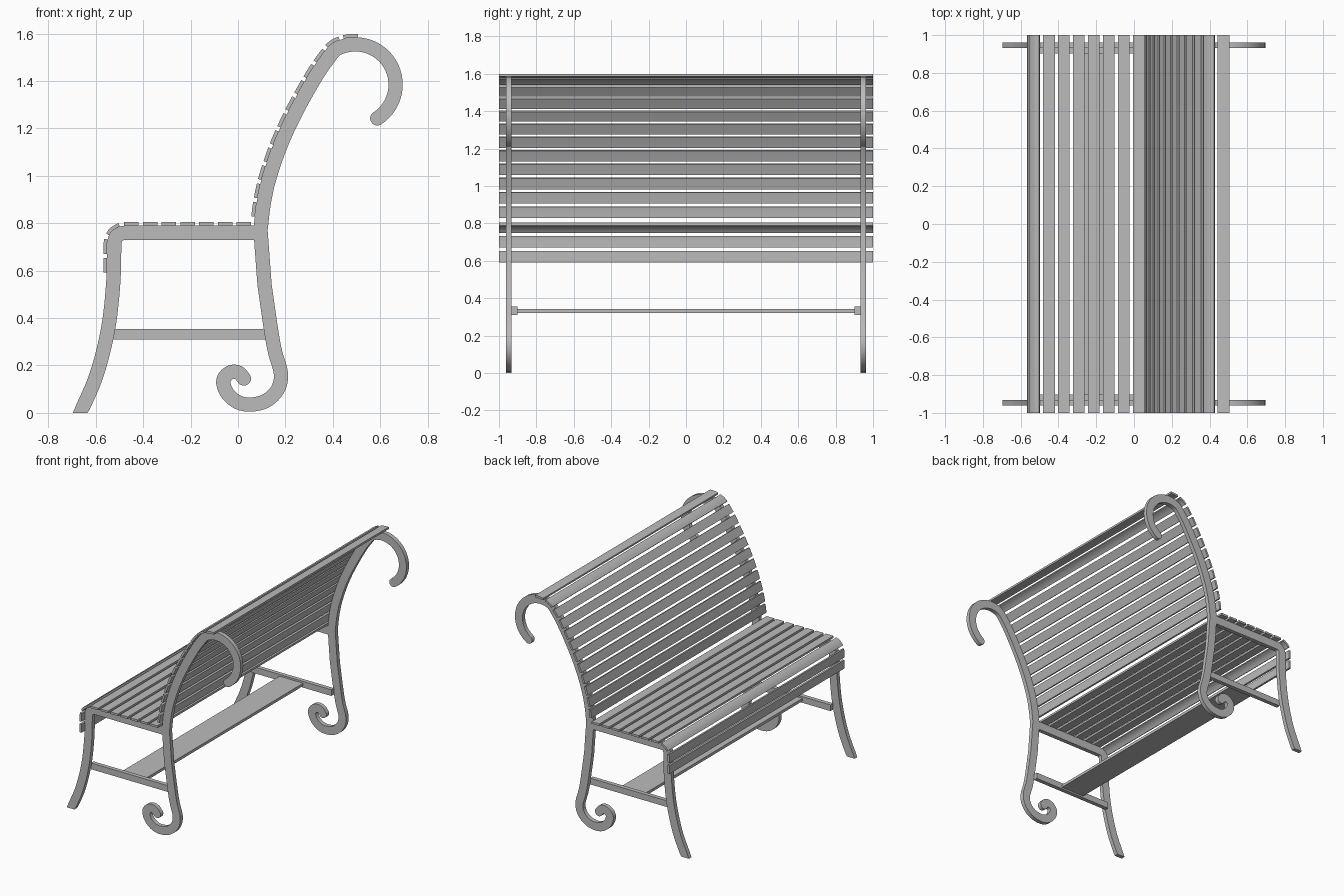
import bpy, bmesh, math
from mathutils import Vector

old = bpy.data.objects.get("Cube")
if old:
    bpy.data.objects.remove(old)

GREY = (0.5, 0.5, 0.5, 1)
mat = bpy.data.materials.new("grey paint")
mat.use_nodes = True
mat.diffuse_color = GREY
mat.node_tree.nodes["Principled BSDF"].inputs["Base Color"].default_value = GREY

HALF = 0.03          # half width of the frame bars
SLAT = 0.015         # slat thickness
GAP = 0.018          # space between slats


def smooth_path(points, steps=6):
    """Catmull-Rom curve through points."""
    p = [Vector(q) for q in points]
    p = [2 * p[0] - p[1]] + p + [2 * p[-1] - p[-2]]
    out = []
    for a, b, c, d in zip(p, p[1:], p[2:], p[3:]):
        for i in range(steps):
            t = i / steps
            out.append(0.5 * (2 * b + (c - a) * t + (2 * a - 5 * b + 4 * c - d) * t ** 2
                              + (3 * b - a - 3 * c + d) * t ** 3))
    return out + [p[-2]]


def arc(cx, cz, r, start, end, n=16):
    angles = [math.radians(start + (end - start) * i / n) for i in range(n + 1)]
    return [Vector((cx + r * math.cos(a), cz + r * math.sin(a))) for a in angles]


def normals(path):
    """Unit normals to the left of the path."""
    out = []
    for i in range(len(path)):
        d = (path[min(i + 1, len(path) - 1)] - path[max(i - 1, 0)]).normalized()
        out.append(Vector((-d.y, d.x)))
    return out


def offset(path, dist):
    return [p + n * dist for p, n in zip(path, normals(path))]


def strip(name, left, right, y0, y1):
    """Solid bar between two matching edge lines in xz, running from y0 to y1."""
    bm = bmesh.new()
    rings = [[bm.verts.new((q.x, y, q.y)) for q, y in ((l, y0), (l, y1), (r, y1), (r, y0))]
             for l, r in zip(left, right)]
    for a, b in zip(rings, rings[1:]):
        for i in range(4):
            j = (i + 1) % 4
            bm.faces.new((a[i], a[j], b[j], b[i]))
    bm.faces.new(rings[0])
    bm.faces.new(rings[-1][::-1])
    bmesh.ops.recalc_face_normals(bm, faces=bm.faces)
    mesh = bpy.data.meshes.new(name)
    bm.to_mesh(mesh)
    bm.free()
    mesh.materials.append(mat)
    obj = bpy.data.objects.new(name, mesh)
    bpy.context.collection.objects.link(obj)
    bpy.ops.object.select_all(action='DESELECT')
    obj.select_set(True)
    bpy.context.view_layer.objects.active = obj
    bpy.ops.object.shade_smooth_by_angle(angle=math.radians(30))
    return obj


def round_end(path, n=6):
    """Edge lines of a half-round cap at the end of the path."""
    d = (path[-1] - path[-2]).normalized()
    side = Vector((-d.y, d.x))
    left, right = [], []
    for i in range(1, n):
        a = math.pi / 2 * i / n
        tip = path[-1] + d * HALF * math.sin(a)
        left.append(tip + side * HALF * math.cos(a))
        right.append(tip - side * HALF * math.cos(a))
    return left, right


def box(name, x0, x1, y0, y1, z0, z1):
    return strip(name, [Vector((x0, z1)), Vector((x1, z1))],
                 [Vector((x0, z0)), Vector((x1, z0))], y0, y1)


def slats(name, path, count):
    """Evenly spaced slats bent along the path."""
    lengths = [0]
    for a, b in zip(path, path[1:]):
        lengths.append(lengths[-1] + (b - a).length)

    def at(s):
        for i in range(1, len(path)):
            if s <= lengths[i] or i == len(path) - 1:
                t = (s - lengths[i - 1]) / (lengths[i] - lengths[i - 1])
                return path[i - 1].lerp(path[i], t)

    width = (lengths[-1] - GAP * (count - 1)) / count
    for k in range(count):
        line = [at(k * (width + GAP) + width * i / 4) for i in range(5)]
        strip(f"{name}_{k + 1}", offset(line, SLAT), line, -1, 1)


# Centre lines of the side frame
front_leg = smooth_path([(-0.665, 0), (-0.597, 0.16), (-0.549, 0.35), (-0.527, 0.54), (-0.522, 0.70)])
corner = arc(-0.477, 0.715, 0.045, 180, 90, 8)
seat_front = front_leg + corner + [Vector((0.07, 0.76))]

back_rise = smooth_path([(0.095, 0.77), (0.108, 0.88), (0.132, 0.99), (0.182, 1.135), (0.25, 1.28),
                         (0.335, 1.43), (0.395, 1.515)])
hook = arc(0.495, 1.385, 0.17, 118, -57, 28)
rear_leg = smooth_path([(0.025, 0.145), (0.005, 0.168), (-0.025, 0.173), (-0.053, 0.155), (-0.062, 0.125),
                        (-0.043, 0.08), (0, 0.045), (0.055, 0.035), (0.12, 0.052), (0.168, 0.1),
                        (0.181, 0.165), (0.157, 0.255), (0.141, 0.34), (0.112, 0.54)])
back_line = rear_leg + back_rise + hook

for side, s in (("left", 1), ("right", -1)):
    y0, y1 = sorted((s * 0.932, s * 0.962))

    # Front leg and seat rail, with a level foot
    left, right = offset(seat_front, HALF), offset(seat_front, -HALF)
    left[0], right[0] = Vector((-0.697, 0)), Vector((-0.635, 0))
    strip(f"front_leg_and_seat_rail_{side}", left, right, y0, y1)

    # Scrolled rear leg running up into the hooked back post
    end_l, end_r = round_end(back_line)
    start_r, start_l = round_end(back_line[::-1])
    strip(f"rear_leg_and_back_post_{side}",
          start_l[::-1] + offset(back_line, HALF) + end_l,
          start_r[::-1] + offset(back_line, -HALF) + end_r, y0, y1)

    # Side stretcher on the inner face
    y0, y1 = sorted((s * 0.902, s * 0.932))
    box(f"side_stretcher_{side}", -0.525, 0.115, y0, y1, 0.31, 0.355)

# Long stretcher plank
box("long_stretcher", -0.3, -0.11, -0.902, 0.902, 0.322, 0.342)

# Seat slats wrap from the front edge over the corner to the back
seat_path = ([Vector((-0.552, 0.592))] + arc(-0.477, 0.715, 0.075, 180, 90, 12)
             + [Vector((0.055, 0.79))])
slats("seat_slat", seat_path, 10)

# Back slats follow the outer edge of the back post
back_path = [p for p in offset(back_rise + hook, HALF) if p.y > 0.81 and p.x < 0.51]
slats("back_slat", back_path, 12)
